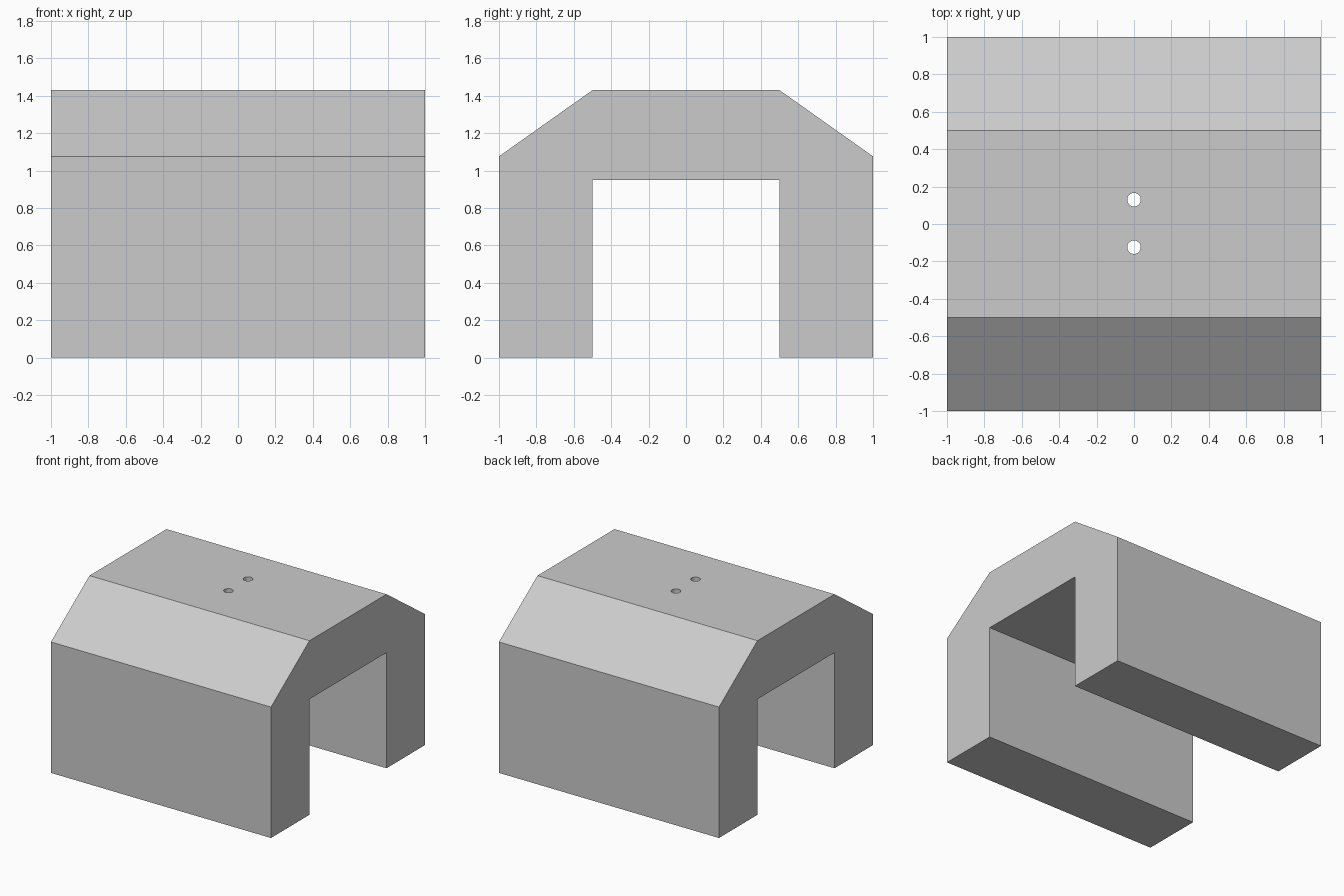
import bpy
import bmesh

if "Cube" in bpy.data.objects:
    bpy.data.objects.remove(bpy.data.objects["Cube"])

HALF_LENGTH = 1.0
HOLE_RADIUS = 0.036

# Half of the arch cross-section (y, z), mirrored into a full outline
half = [(0.5, 0.95), (0.5, 0.0), (1.0, 0.0), (1.0, 1.076), (0.5, 1.43)]
outline = half + [(-y, z) for y, z in reversed(half)]

# Saddle block: outline extruded along x
bm = bmesh.new()
face = bm.faces.new([bm.verts.new((-HALF_LENGTH, y, z)) for y, z in outline])
extruded = bmesh.ops.extrude_face_region(bm, geom=[face], use_keep_orig=True)
moved = [v for v in extruded["geom"] if isinstance(v, bmesh.types.BMVert)]
bmesh.ops.translate(bm, verts=moved, vec=(2 * HALF_LENGTH, 0, 0))
bmesh.ops.recalc_face_normals(bm, faces=bm.faces)
mesh = bpy.data.meshes.new("saddle_block")
bm.to_mesh(mesh)
bm.free()
block = bpy.data.objects.new("saddle_block", mesh)
bpy.context.collection.objects.link(block)

# Two round holes through the top
for y in (-0.124, 0.13):
    bpy.ops.mesh.primitive_cylinder_add(vertices=32, radius=HOLE_RADIUS, depth=0.8,
                                        location=(0, y, 1.19))
    cutter = bpy.context.object
    cutter.name = "hole_cutter"
    cutter.hide_render = True
    cut = block.modifiers.new("hole", 'BOOLEAN')
    cut.operation = 'DIFFERENCE'
    cut.solver = 'EXACT'
    cut.object = cutter
    bpy.context.view_layer.objects.active = block
    bpy.ops.object.modifier_apply(modifier=cut.name)
    bpy.data.objects.remove(cutter, do_unlink=True)
